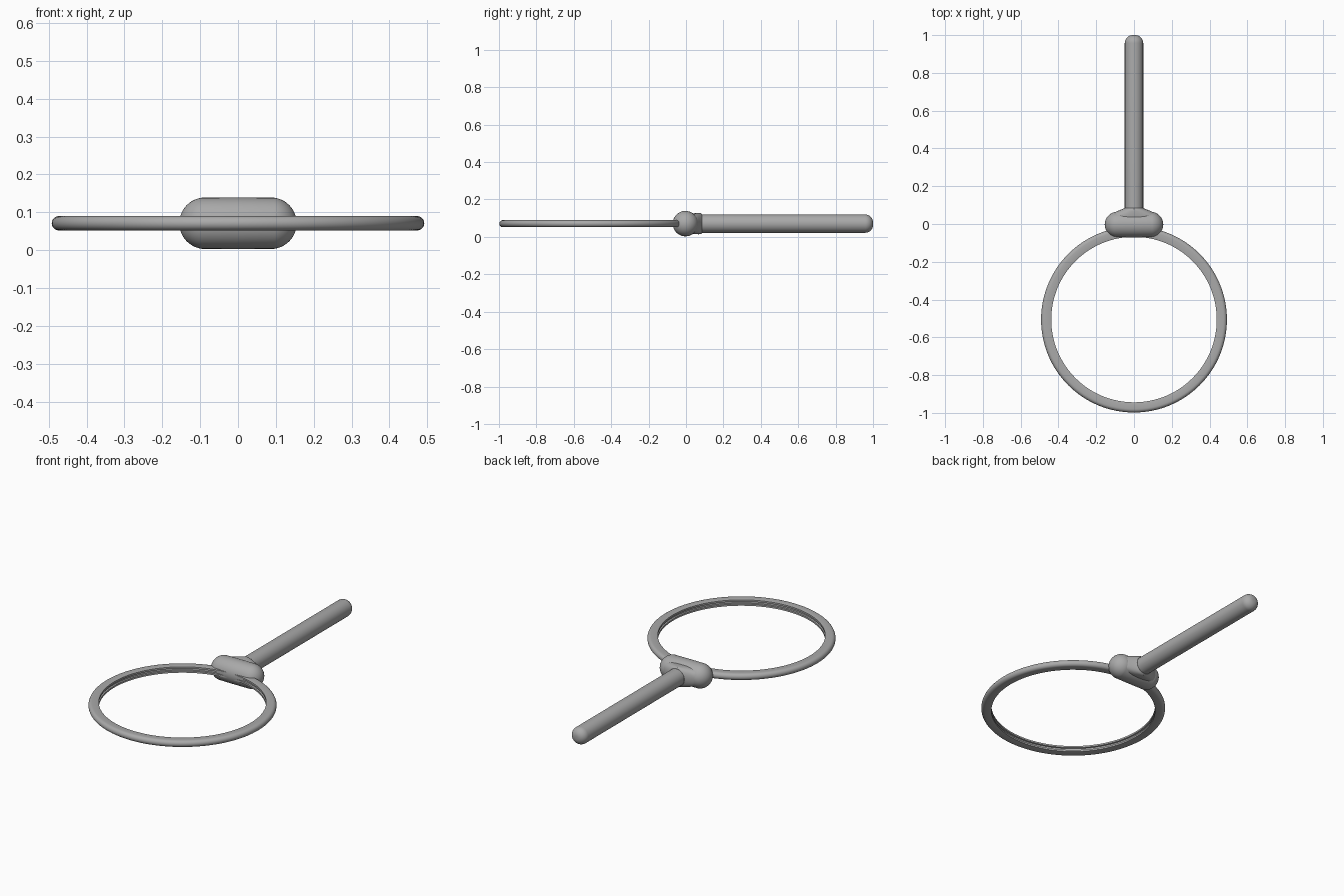
import bpy, bmesh, math
from mathutils import Matrix, Vector

cube = bpy.data.objects.get("Cube")
if cube:
    bpy.data.objects.remove(cube)

MID = 0.071  # height of the shared centre plane

metal = bpy.data.materials.new("grey metal")
metal.use_nodes = True
GREY = (0.4, 0.4, 0.4, 1)
metal.diffuse_color = GREY
metal.node_tree.nodes["Principled BSDF"].inputs["Base Color"].default_value = GREY


def loft(name, rings, closed=False):
    """Skin a list of equal-length point loops; cap the ends unless closed."""
    bm = bmesh.new()
    loops = [[bm.verts.new(p) for p in ring] for ring in rings]
    pairs = list(zip(loops, loops[1:])) + ([(loops[-1], loops[0])] if closed else [])
    for a, b in pairs:
        for i in range(len(a)):
            j = (i + 1) % len(a)
            bm.faces.new((a[i], a[j], b[j], b[i]))
    if not closed:
        bm.faces.new(loops[0])
        bm.faces.new(loops[-1])
    bmesh.ops.recalc_face_normals(bm, faces=bm.faces)
    mesh = bpy.data.meshes.new(name)
    bm.to_mesh(mesh)
    bm.free()
    obj = bpy.data.objects.new(name, mesh)
    bpy.context.collection.objects.link(obj)
    mesh.materials.append(metal)
    bpy.ops.object.select_all(action='DESELECT')
    obj.select_set(True)
    bpy.context.view_layer.objects.active = obj
    bpy.ops.object.shade_smooth_by_angle(angle=math.radians(35))
    return obj


def oval(y, rx, rz, power=1.0, n=40):
    """Rounded loop facing along y; power below 1 makes it squarer."""
    pts = []
    for i in range(n):
        a = math.tau * i / n
        c, s = math.cos(a), math.sin(a)
        pts.append((rx * math.copysign(abs(c) ** power, c), y,
                    MID + rz * math.copysign(abs(s) ** power, s)))
    return pts


# Ring: rounded outer rim, flat-lipped inner wall with a shallow groove
profile = [(0.438, -0.017), (0.445, -0.019), (0.472, -0.019)]
profile += [(0.473 + 0.019 * math.cos(math.radians(a)), 0.019 * math.sin(math.radians(a)))
            for a in range(-75, 76, 15)]
profile += [(0.472, 0.019), (0.445, 0.019), (0.438, 0.017),
            (0.438, 0.007), (0.446, 0.005), (0.446, -0.005), (0.438, -0.007)]
SEG = 128
loft("ring", [[(r * math.cos(t), -0.506 + r * math.sin(t), MID + z) for r, z in profile]
              for t in (math.tau * i / SEG for i in range(SEG))], closed=True)

# Collar: sideways capsule across the top of the ring
bm = bmesh.new()
bmesh.ops.create_uvsphere(bm, u_segments=40, v_segments=24, radius=0.068)
for v in bm.verts:
    v.co.z += math.copysign(0.087, v.co.z) if abs(v.co.z) > 1e-5 else 0
bmesh.ops.transform(bm, matrix=Matrix.Translation(Vector((0, -0.003, MID)))
                    @ Matrix.Rotation(math.pi / 2, 4, 'Y'), verts=bm.verts)
mesh = bpy.data.meshes.new("collar")
bm.to_mesh(mesh)
bm.free()
mesh.materials.append(metal)
mesh.shade_smooth()
bpy.context.collection.objects.link(bpy.data.objects.new("collar", mesh))

# Shoulder: blends the collar into the handle
loft("shoulder", [oval(0.0, 0.145, 0.05, 0.8), oval(0.03, 0.139, 0.054, 0.8),
                  oval(0.05, 0.122, 0.056, 0.85), oval(0.068, 0.09, 0.057, 0.95),
                  oval(0.08, 0.058, 0.056), oval(0.086, 0.05, 0.05)])

# Handle: straight rod with a rounded tip
R, FILLET = 0.049, 0.042
rod = [oval(0.05, R, R)]
for k in range(9):
    a = math.pi / 2 * k / 8
    r = R - FILLET + FILLET * math.cos(a)
    rod.append(oval(1 - FILLET + FILLET * math.sin(a), r, r))
loft("handle", rod)
